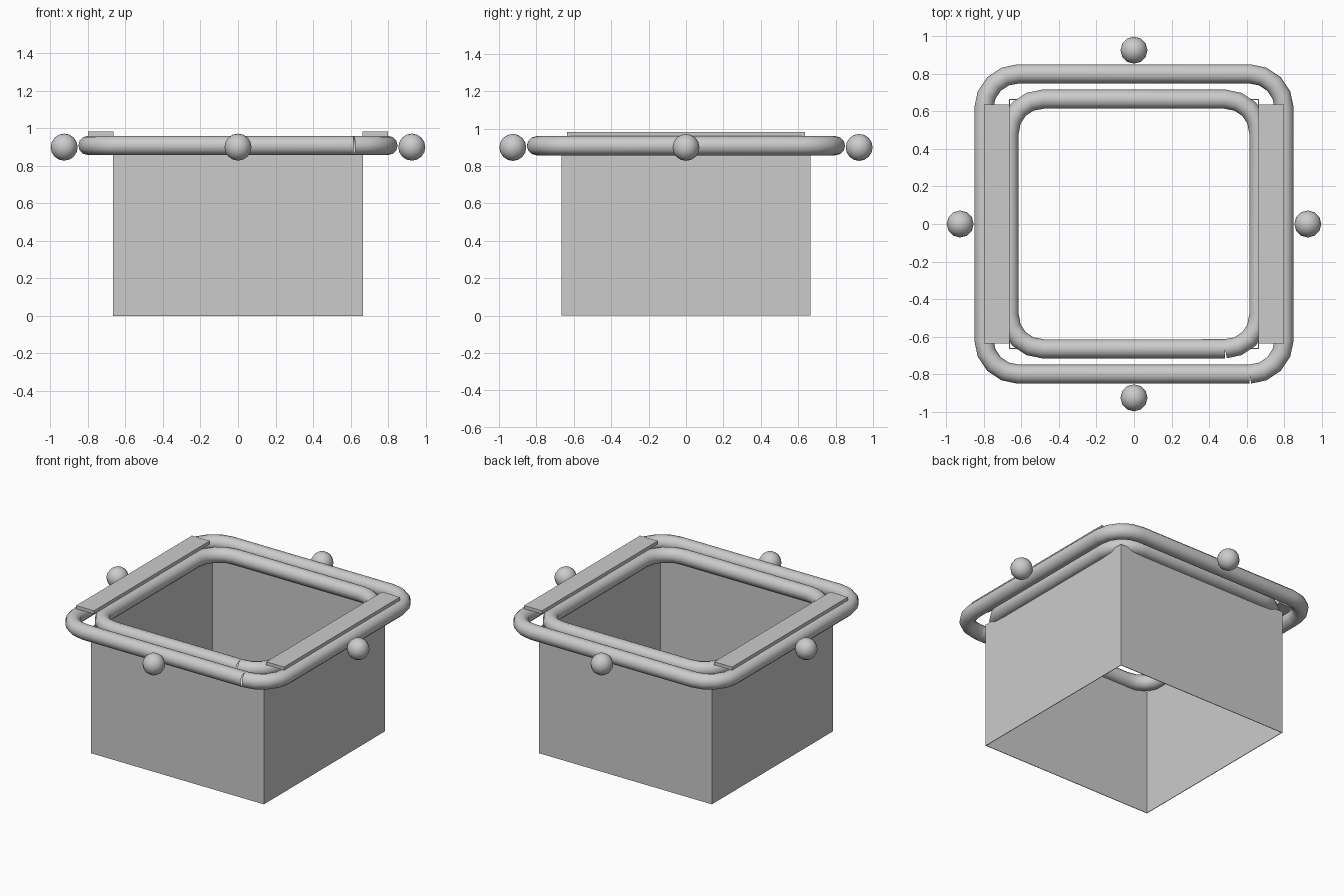
import bpy, bmesh, math

if "Cube" in bpy.data.objects:
    bpy.data.objects.remove(bpy.data.objects["Cube"])


def link_bmesh(name, bm):
    mesh = bpy.data.meshes.new(name)
    bm.to_mesh(mesh)
    bm.free()
    obj = bpy.data.objects.new(name, mesh)
    bpy.context.collection.objects.link(obj)
    return obj


def rounded_ring(name, half, corner, z, radius, steps=4):
    """Tube swept along a rounded square, with its open seam at the front right corner."""
    c = half - corner
    pts = []
    for i, (sx, sy) in enumerate([(1, -1), (1, 1), (-1, 1), (-1, -1)]):
        for k in range(steps + 1):
            a = math.radians(-90 + 90 * i + 90 * k / steps)
            pts.append((sx * c + corner * math.cos(a), sy * c + corner * math.sin(a), z))
    pts.append(pts[0])
    curve = bpy.data.curves.new(name, 'CURVE')
    curve.dimensions = '3D'
    curve.bevel_depth = radius
    curve.bevel_resolution = 4
    spline = curve.splines.new('POLY')
    spline.points.add(len(pts) - 1)
    for p, co in zip(spline.points, pts):
        p.co = (*co, 1)
    obj = bpy.data.objects.new(name, curve)
    bpy.context.collection.objects.link(obj)


# Thin square wall, open at top and bottom
bm = bmesh.new()
bmesh.ops.create_cube(bm, size=1)
bmesh.ops.delete(bm, geom=[f for f in bm.faces if abs(f.normal.z) > 0.5], context='FACES_ONLY')
for v in bm.verts:
    v.co = (v.co.x * 1.33, v.co.y * 1.33, (v.co.z + 0.5) * 0.88)
wall = link_bmesh("square_wall", bm)
solid = wall.modifiers.new("thickness", 'SOLIDIFY')
solid.thickness = 0.006
solid.offset = -1

# Inner and outer tube rings
rounded_ring("inner_ring", 0.665, 0.18, 0.908, 0.051)
rounded_ring("outer_ring", 0.80, 0.185, 0.908, 0.051)

# Flat plates bridging the rings at left and right
for side, s in (("left", -1), ("right", 1)):
    bm = bmesh.new()
    bmesh.ops.create_cube(bm, size=1)
    for v in bm.verts:
        v.co = (v.co.x * 0.137 + s * 0.732, v.co.y * 1.274, v.co.z * 0.023 + 0.97)
    link_bmesh(side + "_plate", bm)

# Small balls outside the middle of each side
for side, x, y in (("right", 1, 0), ("back", 0, 1), ("left", -1, 0), ("front", 0, -1)):
    bm = bmesh.new()
    bmesh.ops.create_uvsphere(bm, u_segments=12, v_segments=8, radius=0.072)
    for f in bm.faces:
        f.smooth = True
    ball = link_bmesh(side + "_ball", bm)
    ball.location = (x * 0.926, y * 0.926, 0.899)
